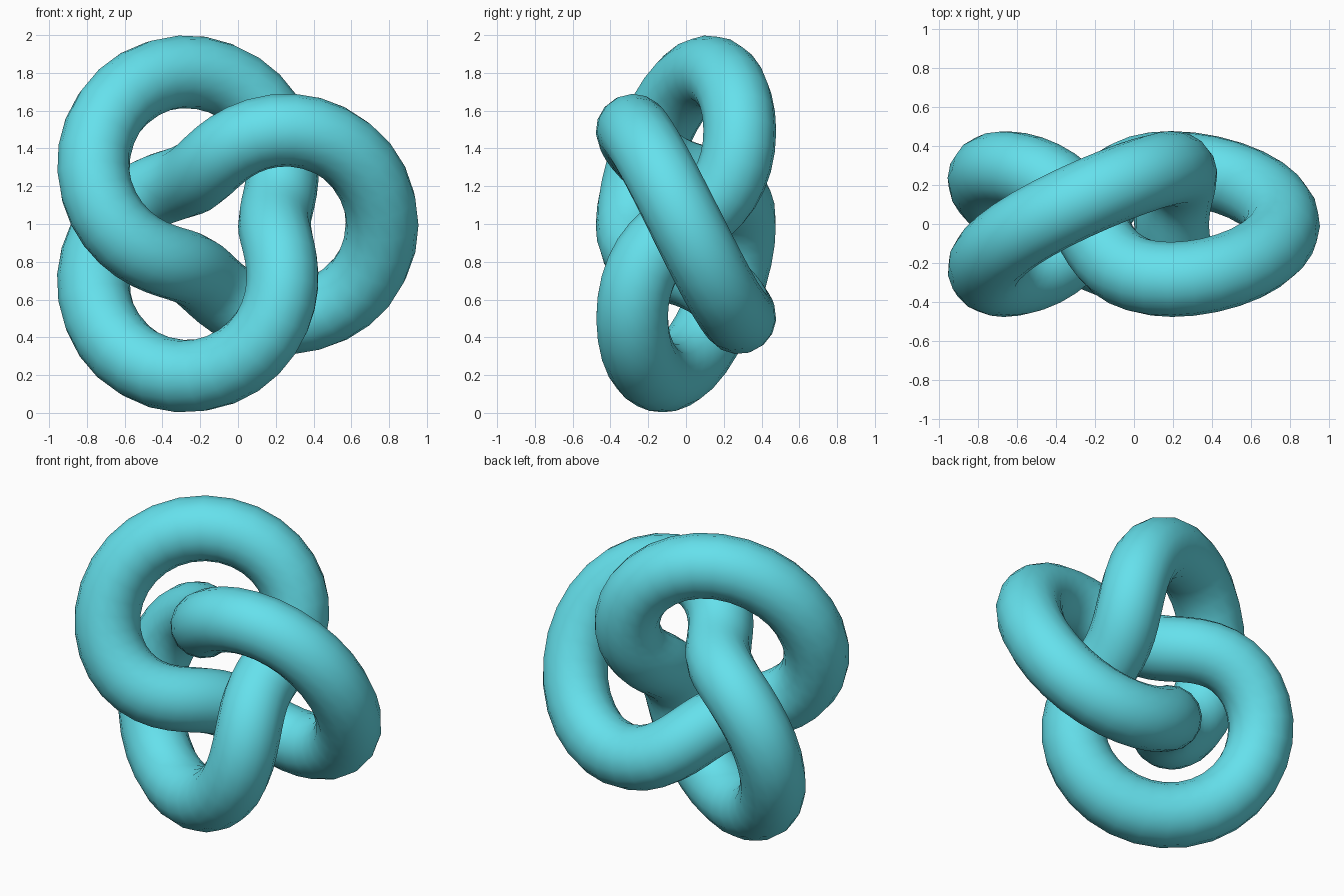
import bpy
from math import sin, cos, pi

if "Cube" in bpy.data.objects:
    bpy.data.objects.remove(bpy.data.objects["Cube"])

# Trefoil centreline: winds twice round a torus while circling its tube three times
MAJOR, MINOR, TUBE = 0.57, 0.285, 0.193
CENTRE_X, CENTRE_Z = -0.092, 1.0
STEPS = 96

curve = bpy.data.curves.new("trefoil_knot", 'CURVE')
curve.dimensions = '3D'
curve.bevel_depth = TUBE
curve.bevel_resolution = 6
spline = curve.splines.new('POLY')
spline.points.add(STEPS - 1)
spline.use_cyclic_u = True
for i, point in enumerate(spline.points):
    t = 2 * pi * i / STEPS
    r = MAJOR + MINOR * cos(3 * t)
    point.co = (CENTRE_X + r * cos(2 * t), -MINOR * sin(3 * t),
                CENTRE_Z + r * sin(2 * t), 1)

# Swept tube turned into a smooth mesh
knot = bpy.data.objects.new("trefoil_knot", curve)
bpy.context.collection.objects.link(knot)
bpy.context.view_layer.objects.active = knot
knot.select_set(True)
bpy.ops.object.convert(target='MESH')
knot = bpy.context.object
bpy.ops.object.shade_smooth()

# Turquoise finish
mat = bpy.data.materials.new("turquoise")
mat.diffuse_color = (0.13, 0.75, 0.84, 1)
mat.use_nodes = True
mat.node_tree.nodes["Principled BSDF"].inputs["Base Color"].default_value = mat.diffuse_color
knot.data.materials.clear()
knot.data.materials.append(mat)
